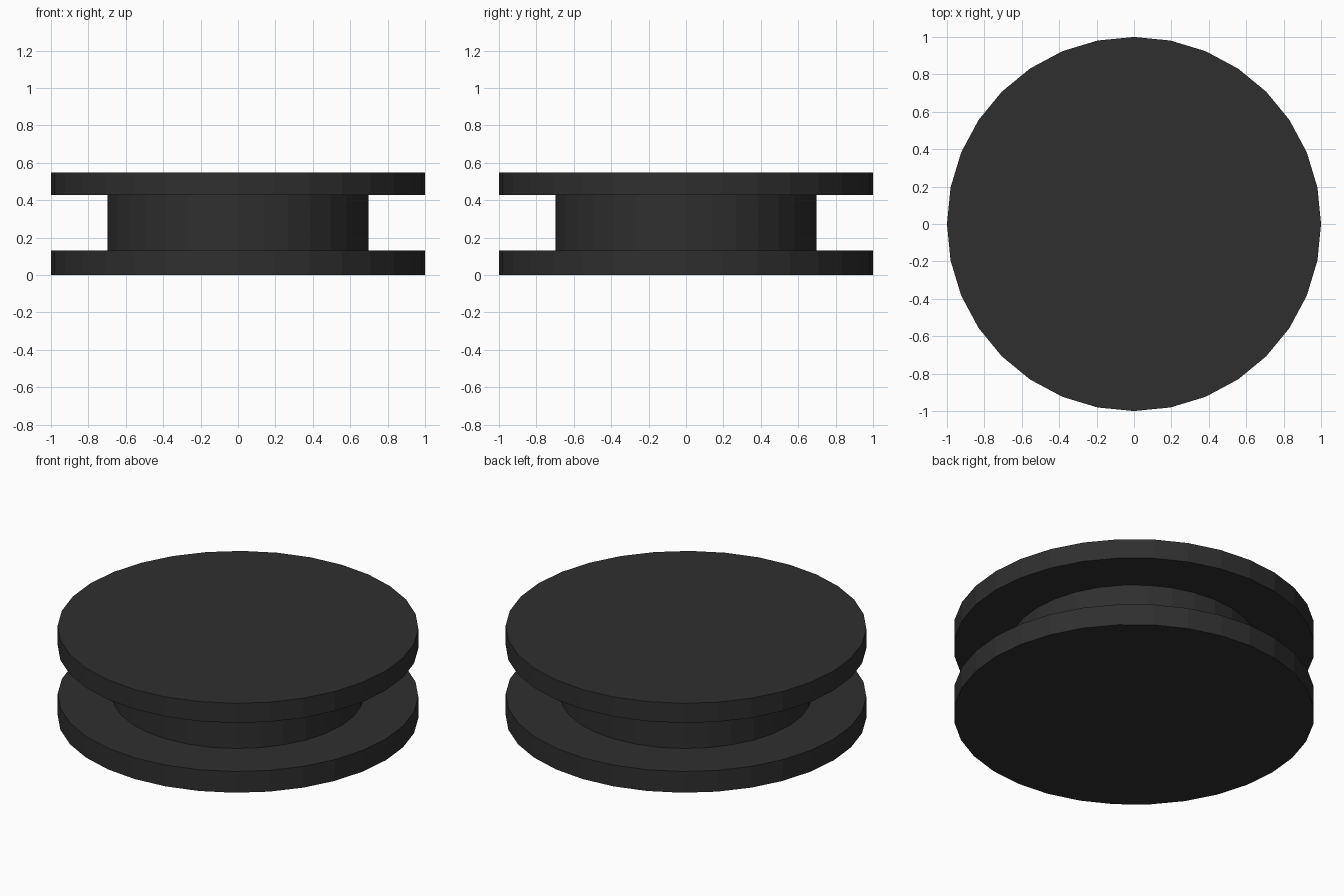
import bpy, bmesh, math

if "Cube" in bpy.data.objects:
    bpy.data.objects.remove(bpy.data.objects["Cube"])

SIDES = 32

black = bpy.data.materials.new("matte black")
black.diffuse_color = (0.028, 0.028, 0.028, 1)
black.use_nodes = True
black.node_tree.nodes["Principled BSDF"].inputs["Base Color"].default_value = black.diffuse_color

# Spool outline (radius, height): lower flange, narrow hub, upper flange
profile = [(1.0, 0.0), (1.0, 0.13), (0.698, 0.13),
           (0.698, 0.427), (1.0, 0.427), (1.0, 0.547)]

bm = bmesh.new()
rings = [[bm.verts.new((r * math.cos(2 * math.pi * i / SIDES),
                        r * math.sin(2 * math.pi * i / SIDES), z))
          for i in range(SIDES)] for r, z in profile]

# Walls and steps between rings
for a, b in zip(rings, rings[1:]):
    for i in range(SIDES):
        j = (i + 1) % SIDES
        bm.faces.new((a[i], a[j], b[j], b[i]))

# Flat bottom and top
bm.faces.new(rings[0][::-1])
bm.faces.new(rings[-1])
bm.normal_update()

mesh = bpy.data.meshes.new("grooved_spool")
bm.to_mesh(mesh)
bm.free()
mesh.materials.append(black)
spool = bpy.data.objects.new("grooved_spool", mesh)
bpy.context.collection.objects.link(spool)
